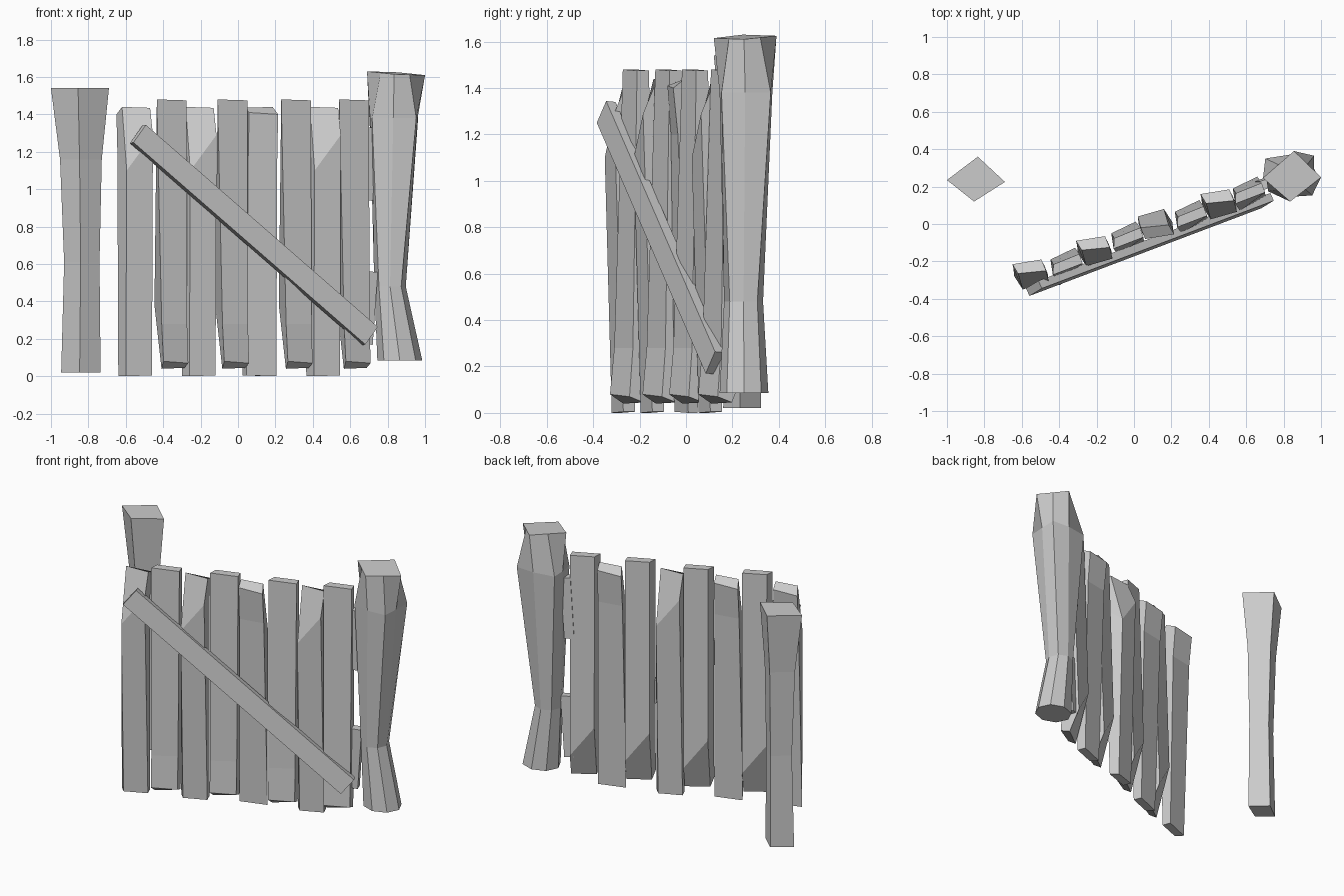
import bpy, bmesh
from math import radians, cos, sin, pi
from mathutils import Vector, Matrix

if "Cube" in bpy.data.objects:
    bpy.data.objects.remove(bpy.data.objects["Cube"])


def loft(name, rings, matrix=Matrix()):
    """Skin equal-sized rings of points, bottom to top, with capped ends."""
    bm = bmesh.new()
    rows = [[bm.verts.new(matrix @ Vector(p)) for p in ring] for ring in rings]
    n = len(rows[0])
    for a, b in zip(rows, rows[1:]):
        for i in range(n):
            j = (i + 1) % n
            bm.faces.new((a[i], a[j], b[j], b[i]))
    bm.faces.new(rows[0][::-1])
    bm.faces.new(rows[-1])
    bmesh.ops.remove_doubles(bm, verts=bm.verts, dist=0.0001)
    bmesh.ops.recalc_face_normals(bm, faces=bm.faces)
    me = bpy.data.meshes.new(name)
    bm.to_mesh(me)
    bm.free()
    ob = bpy.data.objects.new(name, me)
    bpy.context.collection.objects.link(ob)
    return ob


def box(name, size, matrix):
    x, y, z = (s / 2 for s in size)
    base = [(-x, -y), (x, -y), (x, y), (-x, y)]
    return loft(name, [[(a, b, h) for a, b in base] for h in (-z, z)], matrix)


# Gate planks: one crooked board, reused upright, turned round or upside down
GATE = radians(20.8)
plank = [
    [(-.05, -.05, 0), (.09, 0, .005), (.07, .05, .005), (-.09, -.01, 0)],
    [(-.045, -.08, 1.1), (.095, -.04, 1.29), (.06, .065, 1.2), (-.095, .035, 1.2)],
    [(-.07, .005, 1.44), (.08, .02, 1.435), (.055, .08, 1.41), (-.1, .055, 1.40)],
]
turned = Matrix.Rotation(pi, 4, 'Z')
flipped = (Matrix.Translation((0, 0, 1.48)) @ Matrix.Rotation(GATE, 4, 'Z')
           @ Matrix.Rotation(pi, 4, 'X') @ Matrix.Rotation(-GATE, 4, 'Z'))
spots = [(-.55, -.27, Matrix()), (-.36, -.22, flipped),
         (-.21, -.145, Matrix()), (-.035, -.08, flipped),
         (.115, .0, turned), (.305, .035, flipped),
         (.455, .105, Matrix()), (.615, .16, flipped)]
for i, (x, y, m) in enumerate(spots):
    loft(f"gate_plank_{i + 1}", plank, Matrix.Translation((x, y, 0)) @ m)

# Diagonal brace across the front
a, b = Vector((-.535, -.344, 1.295)), Vector((.705, .125, .215))
along = (b - a).normalized()
front = Vector((sin(GATE), -cos(GATE), .15)).normalized()
front = (front - along * front.dot(along)).normalized()
up = along.cross(-front)
m = Matrix((along, -front, up)).transposed().to_4x4()
m.translation = (a + b) / 2
box("diagonal_brace", ((b - a).length, .045, .122), m)

# Hinge blocks between gate and post
for name, z in (("lower_hinge", .365), ("upper_hinge", 1.135)):
    box(name, (.06, .05, .39), Matrix.Translation((.697, .215, z))
        @ Matrix.Rotation(radians(4), 4, 'Y') @ Matrix.Rotation(GATE, 4, 'Z'))

# Left post: four-sided, flared at the top
diamond = [(-.155, -.005), (-.01, -.12), (.155, -.015), (.01, .12)]
left = [(-.84, .242, .02, .68), (-.835, .242, .61, .61),
        (-.84, .242, 1.16, .72), (-.845, .24, 1.54, 1)]
loft("left_post", [[(cx + x * s, cy + y * s, z) for x, y in diamond]
                   for cx, cy, z, s in left])


# Right post: eight-sided, bent, with a faceted four-cornered top
def octagon(cx, cy, z, rx, ry):
    return [(cx + rx * cos(k * pi / 4), cy + ry * sin(k * pi / 4), z) for k in range(8)]


shoulder = [(.96, .255), (.963, .365), (.84, .372), (.702, .35),
            (.706, .26), (.717, .175), (.83, .145), (.953, .153)]
corners = [(1.0, .25, 1.61), (.855, .39, 1.625), (.69, .245, 1.63), (.835, .12, 1.615)]
top = []
for k in range(4):
    p, q = Vector(corners[k]), Vector(corners[(k + 1) % 4])
    top += [p, (p + q) / 2]
loft("right_post", [octagon(.865, .25, .085, .12, .105),
                    octagon(.813, .248, .48, .084, .084),
                    [(x, y, 1.38) for x, y in shoulder], top])
